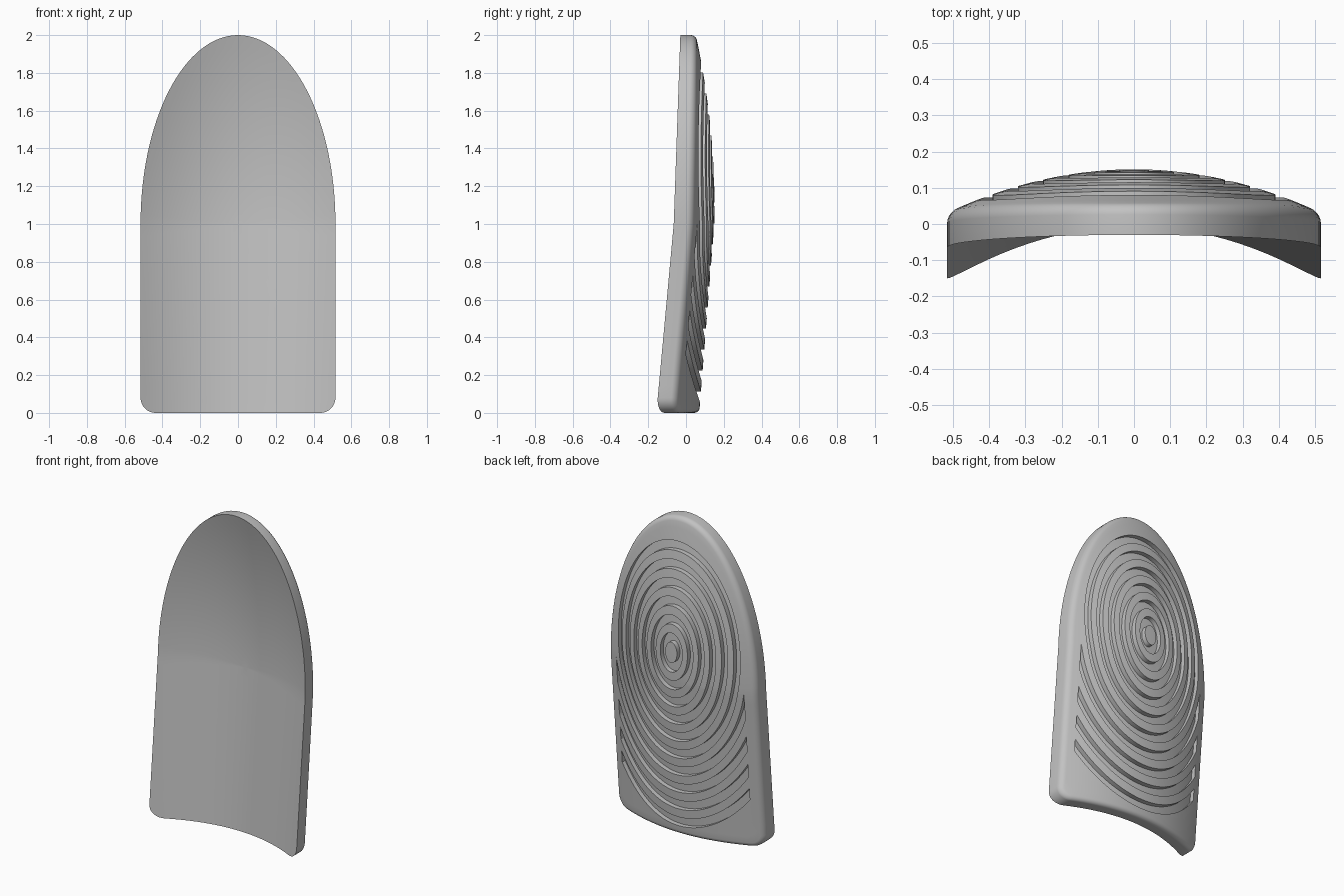
import bpy
import bmesh
from math import sin, cos, pi, asin, hypot

cube = bpy.data.objects.get("Cube")
if cube:
    bpy.data.objects.remove(cube, do_unlink=True)

HALF = 0.516          # half width of the plate
CORNER = 0.08         # lower corner radius
FILLET = 0.026        # rounding of the back rim
RING_Z = 1.18         # height of the ring centre
STRETCH = 1.59        # ring height / ring width
GROOVE = 0.036        # groove width
DEPTH = 0.03          # groove depth
CLIP = 0.447          # lower arcs stop here


def dome(x, z):
    """1 on the middle line, 0 along the arched rim."""
    return 1 - (x / HALF) ** 2 - max(z - 1, 0) ** 2


def front_y(x, z):
    low, up = min(z, 1), max(z - 1, 0)
    return -0.157 + 0.092 * low + 0.035 * up + (0.151 - 0.011 * low) * dome(x, z)


def back_y(x, z):
    low, up = min(z, 1), max(z - 1, 0)
    return -0.06 + 0.09 * low + 0.022 * up + (0.13 - 0.01 * low) * dome(x, z)


def outline():
    """Right half from bottom centre to apex, then mirrored."""
    flat = HALF - CORNER
    pts = [(flat * i / 12, 0) for i in range(12)]
    for i in range(9):
        a = pi / 2 * i / 8
        pts.append((flat + CORNER * sin(a), CORNER - CORNER * cos(a)))
    pts += [(HALF, CORNER + (1 - CORNER) * i / 14) for i in range(1, 14)]
    pts += [(HALF * cos(pi / 2 * i / 32), 1 + sin(pi / 2 * i / 32)) for i in range(32)]
    pts.append((0, 2))
    return pts + [(-x, z) for x, z in pts[-2:0:-1]]


def inset(points, distance):
    """Move every outline point inward along its normal."""
    result = []
    for i, (x, z) in enumerate(points):
        (ax, az), (bx, bz) = points[i - 1], points[(i + 1) % len(points)]
        length = hypot(bx - ax, bz - az)
        result.append((x - (bz - az) / length * distance,
                       z + (bx - ax) / length * distance))
    return result


def new_object(name, bm):
    bmesh.ops.triangulate(bm, faces=bm.faces)
    bmesh.ops.recalc_face_normals(bm, faces=bm.faces)
    mesh = bpy.data.meshes.new(name)
    bm.to_mesh(mesh)
    bm.free()
    obj = bpy.data.objects.new(name, mesh)
    bpy.context.collection.objects.link(obj)
    return obj


def bridge(bm, a, b):
    n = len(a)
    for i in range(n):
        bm.faces.new((a[i], a[(i + 1) % n], b[(i + 1) % n], b[i]))


# Curved plate: concentric loops on both sides, joined by the rim wall
bm = bmesh.new()
rim = outline()
LEVELS = 16


def sheet(surface, levels):
    """Fan and rings growing from the middle; returns the last loop."""
    centre = bm.verts.new((0, surface(0, 1), 1))
    previous = None
    for level in range(1, levels + 1):
        s = level / LEVELS
        scaled = [(x * s, 1 + (z - 1) * s) for x, z in rim]
        loop = [bm.verts.new((x, surface(x, z), z)) for x, z in scaled]
        if previous:
            bridge(bm, previous, loop)
        else:
            for i, vert in enumerate(loop):
                bm.faces.new((centre, loop[i - 1], vert))
        previous = loop
    return previous


front_loop = sheet(front_y, LEVELS)
back_loop = sheet(back_y, LEVELS - 1)

# Rounded back rim
for step in range(6):
    a = pi / 2 * (1 - step / 5)
    ring = inset(rim, FILLET * (1 - cos(a)))
    drop = FILLET * (1 - sin(a))
    loop = [bm.verts.new((x, back_y(x, z) - drop, z)) for x, z in ring]
    bridge(bm, back_loop, loop)
    back_loop = loop
bridge(bm, back_loop, front_loop)
plate = new_object("curved_plate", bm)

# Groove cutters: full ellipses inside, clipped arcs below
bm = bmesh.new()


def section(r_in, r_out, a_in, a_out):
    """Cross-section of a cutter; angles are measured from straight down."""
    corners = []
    for r, a in ((r_in, a_in), (r_out, a_out)):
        x, z = r * sin(a), RING_Z - STRETCH * r * cos(a)
        corners.append((x, back_y(x, z) - DEPTH, z))
    (xi, yi, zi), (xo, yo, zo) = corners
    return [bm.verts.new(p) for p in
            ((xi, yi, zi), (xo, yo, zo), (xo, 0.3, zo), (xi, 0.3, zi))]


STEPS = 96
for k in range(10):
    r_in = 0.041 + 0.07 * k
    r_out = r_in + GROOVE
    closed = r_out < CLIP
    lim_in = pi if closed else asin(CLIP / r_in)
    lim_out = pi if closed else asin(CLIP / r_out)
    count = STEPS if closed else STEPS + 1
    parts = []
    for i in range(count):
        f = 2 * i / STEPS - 1
        parts.append(section(r_in, r_out, f * lim_in, f * lim_out))
    for a, b in zip(parts, parts[1:]):
        bridge(bm, a, b)
    if closed:
        bridge(bm, parts[-1], parts[0])
    else:
        bm.faces.new(parts[0])
        bm.faces.new(parts[-1])
cutter = new_object("groove_cutter", bm)
cutter.hide_render = True

# Cut the grooves
cut = plate.modifiers.new("grooves", 'BOOLEAN')
cut.operation = 'DIFFERENCE'
cut.solver = 'EXACT'
cut.object = cutter
bpy.ops.object.select_all(action='DESELECT')
plate.select_set(True)
bpy.context.view_layer.objects.active = plate
bpy.ops.object.modifier_apply(modifier=cut.name)
bpy.data.objects.remove(cutter, do_unlink=True)

# Plain grey finish
GREY = (0.54, 0.54, 0.54, 1)
grey = bpy.data.materials.new("plain_grey")
grey.use_nodes = True
grey.diffuse_color = GREY
grey.node_tree.nodes["Principled BSDF"].inputs["Base Color"].default_value = GREY
plate.data.materials.clear()
plate.data.materials.append(grey)
bpy.ops.object.shade_smooth_by_angle(angle=pi / 6)
